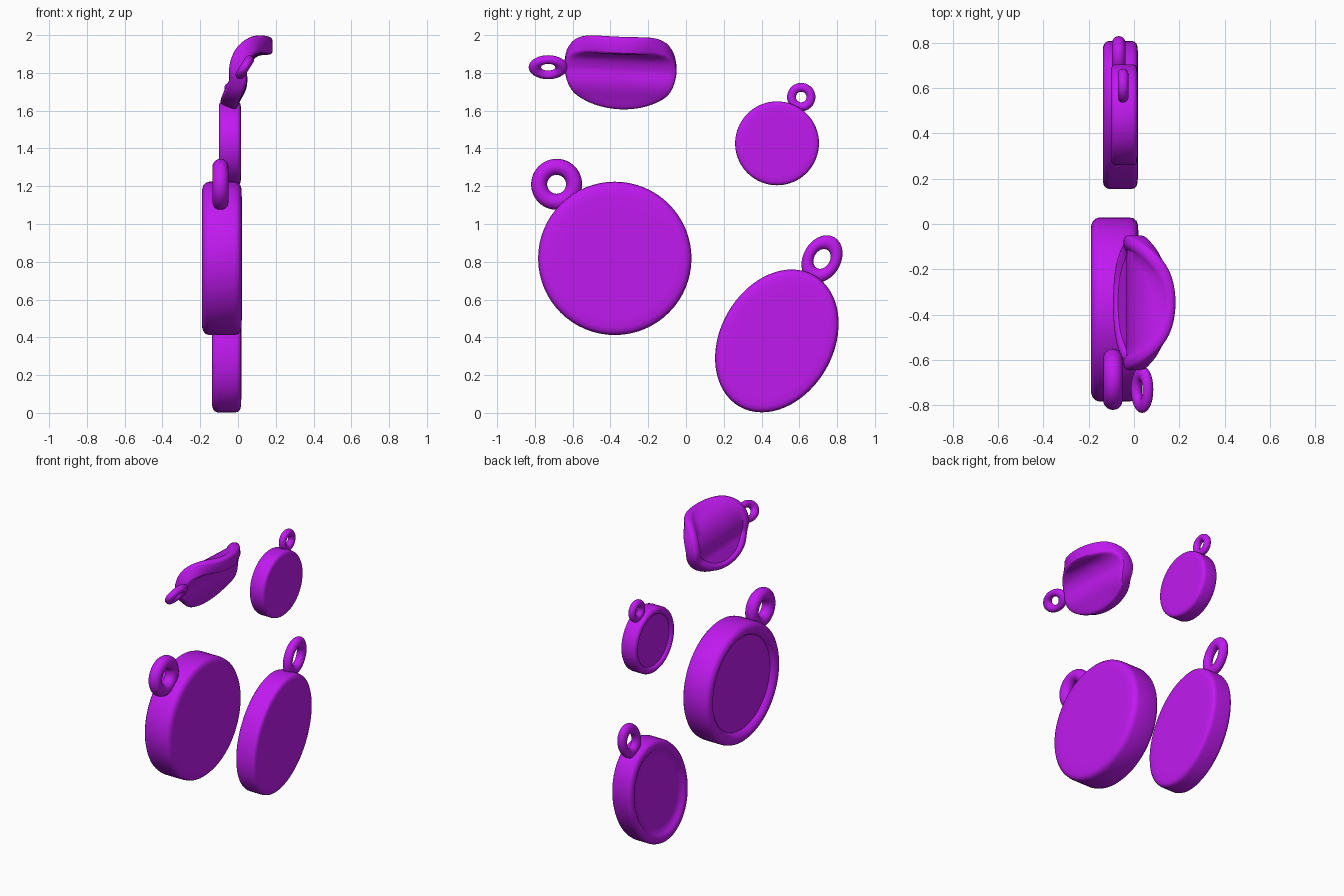
import bpy, bmesh, math
from mathutils import Vector, Matrix

if "Cube" in bpy.data.objects:
    bpy.data.objects.remove(bpy.data.objects["Cube"])

purple = bpy.data.materials.new("purple")
purple.diffuse_color = (0.53, 0.01, 0.87, 1)
purple.use_nodes = True
purple.node_tree.nodes["Principled BSDF"].inputs["Base Color"].default_value = purple.diffuse_color


def lathe(name, profile, n=64, closed=False, warp=None):
    """Revolve (radius, x) points about the x axis; optionally bend the result."""
    bm = bmesh.new()
    rings = [[bm.verts.new((x, r * math.cos(a), r * math.sin(a)))
              for a in (2 * math.pi * i / n for i in range(n))] for r, x in profile]
    pairs = list(zip(rings, rings[1:]))
    if closed:
        pairs.append((rings[-1], rings[0]))
    for a, b in pairs:
        for i in range(n):
            j = (i + 1) % n
            bm.faces.new((a[i], a[j], b[j], b[i]))
    if not closed:
        bm.faces.new(rings[0])
        bm.faces.new(rings[-1])
    if warp:
        for v in bm.verts:
            v.co = warp(v.co)
    bmesh.ops.recalc_face_normals(bm, faces=bm.faces)
    me = bpy.data.meshes.new(name)
    bm.to_mesh(me)
    bm.free()
    me.materials.append(purple)
    ob = bpy.data.objects.new(name, me)
    bpy.context.collection.objects.link(ob)
    bpy.context.view_layer.objects.active = ob
    for o in bpy.context.selected_objects:
        o.select_set(False)
    ob.select_set(True)
    bpy.ops.object.shade_smooth_by_angle(angle=math.radians(40))
    return ob


# Disc section: flat front, rounded edge, raised back rim around a recess
FACE = [(0.05, 0.5), (0.2, 0.5), (0.35, 0.5), (0.5, 0.5), (0.65, 0.5), (0.8, 0.5)]
EDGE = [(0.91, 0.49), (0.96, 0.46), (0.99, 0.40), (1, 0.3), (1, -0.32), (0.985, -0.41),
        (0.95, -0.47), (0.90, -0.5), (0.86, -0.485), (0.82, -0.43), (0.79, -0.35)]
FLOOR = [(r, -0.35) for r in (0.65, 0.5, 0.35, 0.2, 0.05)]
SECTION = FACE + EDGE + FLOOR


def disc(name, r, thick, warp=None):
    return lathe(name, [(p * r, w * thick) for p, w in SECTION], warp=warp)


def ring(name, outer, inner):
    big, tube = (outer + inner) / 2, (outer - inner) / 2
    pts = [(big + tube * math.cos(t), tube * math.sin(t))
           for t in (2 * math.pi * i / 20 for i in range(20))]
    return lathe(name, pts, n=48, closed=True)


def place(ob, loc, scale=(1, 1, 1), roll=0, lean=0):
    ob.matrix_world = (Matrix.Translation(loc) @ Matrix.Rotation(lean, 4, 'Y')
                       @ Matrix.Rotation(roll, 4, 'X') @ Matrix.Diagonal((*scale, 1)))


# Large round charm
place(disc("large_charm", 0.406, 0.21), (-0.085, -0.377, 0.818))
place(ring("large_charm_loop", 0.135, 0.05), (-0.093, -0.685, 1.21))

# Small round charm
place(disc("small_charm", 0.222, 0.117), (-0.043, 0.482, 1.427))
place(ring("small_charm_loop", 0.075, 0.028), (-0.048, 0.61, 1.672))

# Oval charm, leaning sideways
tilt = math.radians(-29.5)
place(disc("oval_charm", 1, 0.155), (-0.06, 0.481, 0.381), (1, 0.3, 0.4), tilt)
place(ring("oval_charm_loop", 0.1, 0.042), (-0.067, 0.72, 0.815), (1.05, 1, 1.32), tilt)

# Bent charm: a disc wrapped along a side profile (x, z), bottom to top
PATH = [Vector(p) for p in ((-0.055, 1.62), (-0.03, 1.68), (0.0, 1.745), (0.002, 1.825),
                            (0.035, 1.9), (0.1, 1.943), (0.183, 1.942))]


def path_point(t):
    k = t * (len(PATH) - 1)
    i = max(0, min(len(PATH) - 2, int(k)))
    f = k - i
    p1, p2 = PATH[i], PATH[i + 1]
    p0 = PATH[i - 1] if i else 2 * p1 - p2
    p3 = PATH[i + 2] if i + 2 < len(PATH) else 2 * p2 - p1
    return 0.5 * (2 * p1 + (p2 - p0) * f + (2 * p0 - 5 * p1 + 4 * p2 - p3) * f * f
                  + (3 * p1 - p0 - 3 * p2 + p3) * f ** 3)


def bend(co):
    t = (co.z / 0.297 + 1) / 2
    p = path_point(t)
    d = (path_point(t + 0.04) - path_point(t - 0.04)).normalized()
    q = p + Vector((d.y, -d.x)) * co.x
    return Vector((q.x, co.y - 0.347, q.y - 0.04 * co.y))


disc("bent_charm", 0.297, 0.095, warp=bend)
place(ring("bent_charm_loop", 0.103, 0.038), (0.036, -0.73, 1.83), (0.75, 1, 0.68),
      0, math.radians(32))
